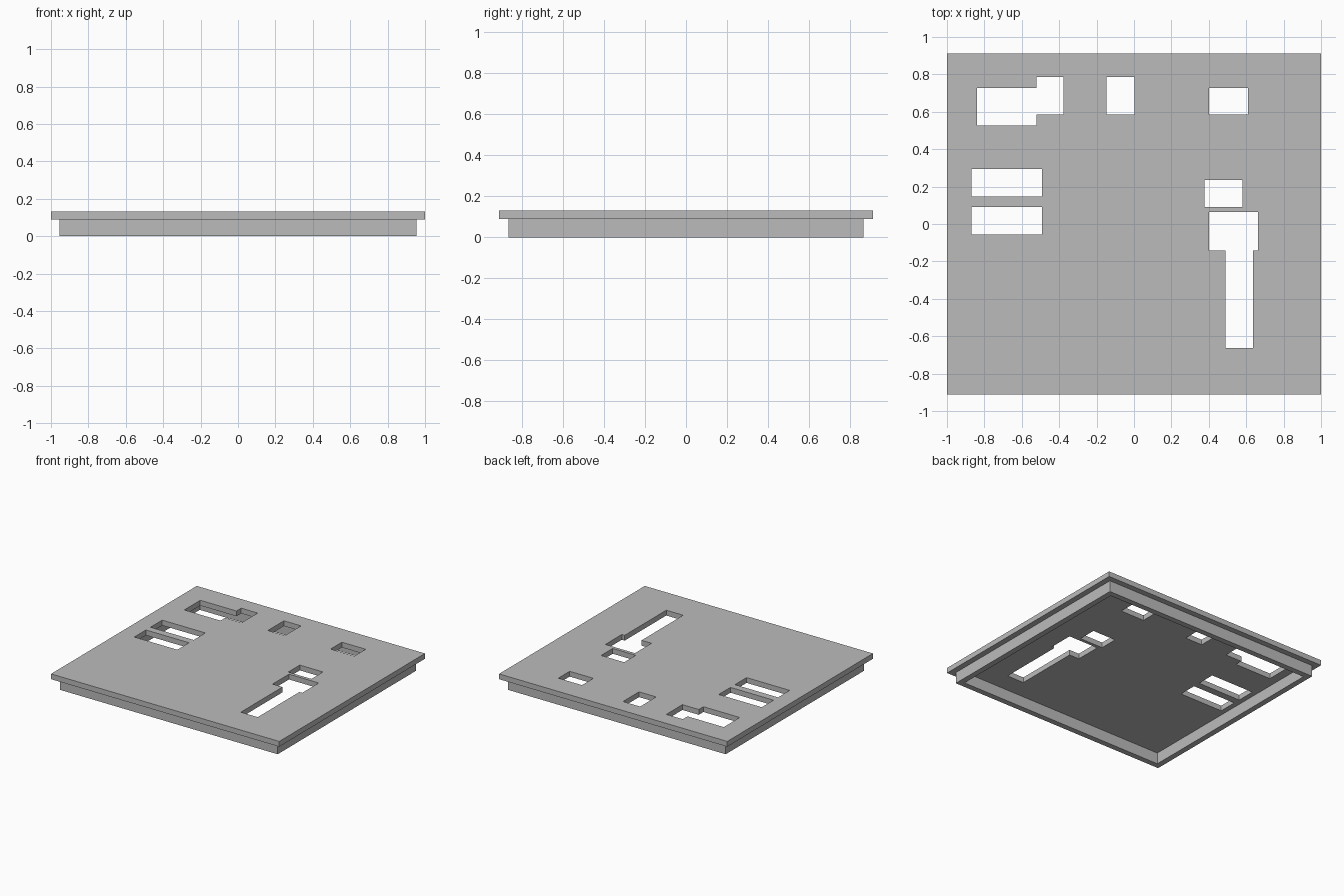
import bpy
import bmesh

if "Cube" in bpy.data.objects:
    bpy.data.objects.remove(bpy.data.objects["Cube"], do_unlink=True)

HALF_X, HALF_Y = 1.0, 0.912
OVERHANG, WALL = 0.045, 0.045
SEAM, TOP = 0.089, 0.131

grey = bpy.data.materials.new("plain grey")
grey.use_nodes = True
grey.diffuse_color = (0.5, 0.5, 0.5, 1)
grey.node_tree.nodes["Principled BSDF"].inputs["Base Color"].default_value = (0.5, 0.5, 0.5, 1)


def prism(name, outline, z0, z1):
    """Extrude a flat outline from z0 up to z1."""
    bm = bmesh.new()
    face = bm.faces.new([bm.verts.new((x, y, z0)) for x, y in outline])
    ext = bmesh.ops.extrude_face_region(bm, geom=[face])
    tops = [v for v in ext["geom"] if isinstance(v, bmesh.types.BMVert)]
    bmesh.ops.translate(bm, verts=tops, vec=(0, 0, z1 - z0))
    bmesh.ops.recalc_face_normals(bm, faces=bm.faces)
    mesh = bpy.data.meshes.new(name)
    bm.to_mesh(mesh)
    bm.free()
    mesh.materials.append(grey)
    obj = bpy.data.objects.new(name, mesh)
    bpy.context.collection.objects.link(obj)
    return obj


def rect(x0, x1, y0, y1):
    return [(x0, y0), (x1, y0), (x1, y1), (x0, y1)]


def centred(inset):
    x, y = HALF_X - inset, HALF_Y - inset
    return rect(-x, x, -y, y)


def cut(target, name, outline):
    """Cut an outline straight through the target."""
    cutter = prism(name, outline, -0.1, 0.3)
    cutter.hide_render = True
    cutter.hide_set(True)
    cutter.display_type = 'WIRE'
    mod = target.modifiers.new(name, 'BOOLEAN')
    mod.operation = 'DIFFERENCE'
    mod.solver = 'EXACT'
    mod.object = cutter
    bpy.context.view_layer.objects.active = target
    bpy.ops.object.modifier_apply(modifier=name)
    bpy.data.objects.remove(cutter, do_unlink=True)


# Top plate with its openings
plate = prism("top_plate", centred(0), SEAM, TOP)
openings = {
    "back_right_opening": [(-.84, .527), (-.522, .527), (-.522, .585), (-.378, .585),
                           (-.378, .786), (-.522, .786), (-.522, .727), (-.84, .727)],
    "back_middle_opening": rect(-.148, .002, .585, .786),
    "back_left_opening": rect(.402, .61, .585, .727),
    "upper_slot": rect(-.87, -.492, .147, .294),
    "lower_slot": rect(-.87, -.492, -.056, .09),
    "small_opening": rect(.377, .58, .09, .235),
    "stepped_opening": [(.402, .064), (.402, -.142), (.489, -.142), (.489, -.663),
                        (.637, -.663), (.637, -.142), (.662, -.142), (.662, .064)],
}
for name, outline in openings.items():
    cut(plate, name, outline)

# Hollow rim below the plate
rim = prism("lower_rim", centred(OVERHANG), 0, SEAM)
cut(rim, "rim_hollow", centred(OVERHANG + WALL))
